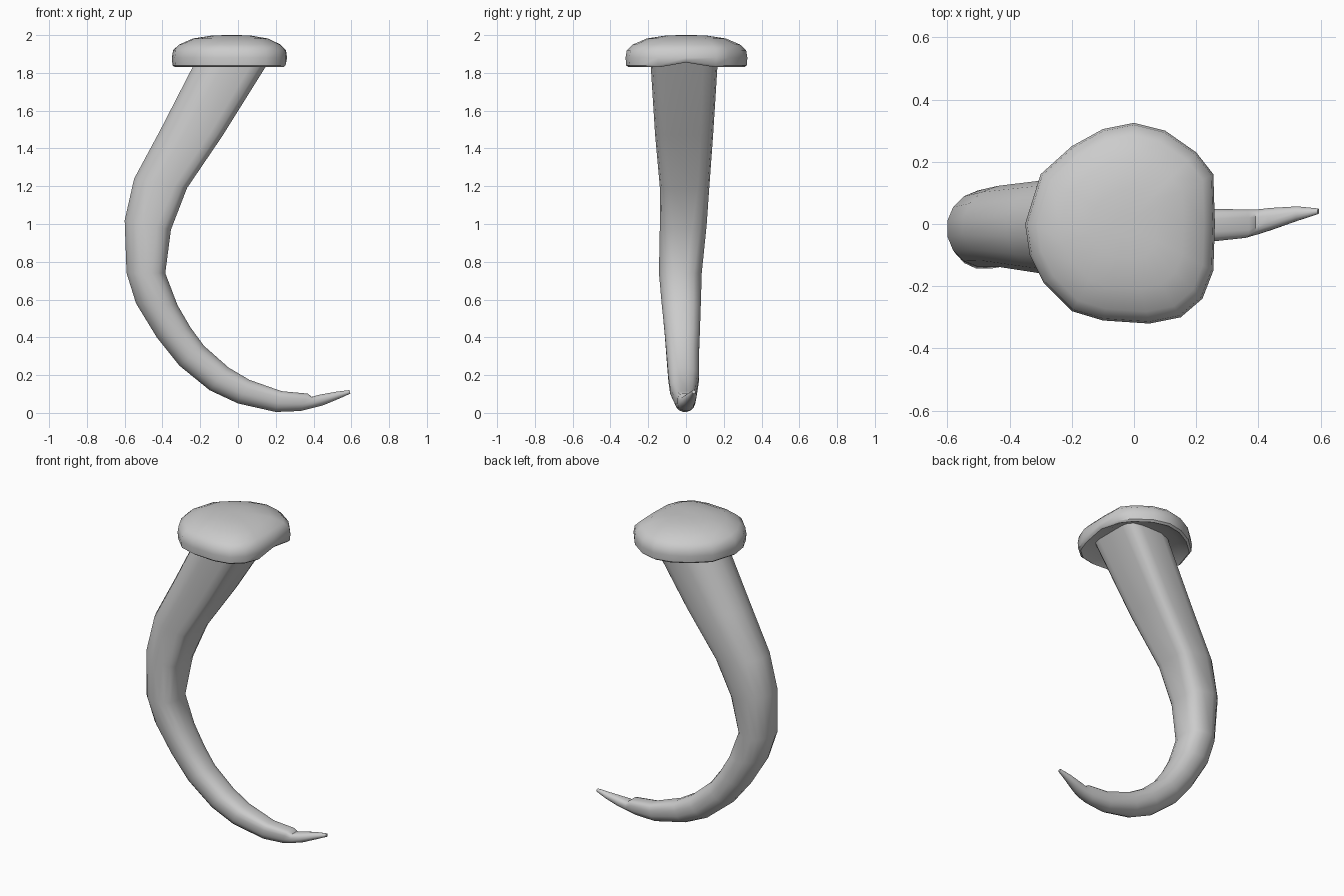
import bpy, math
from mathutils import Vector

cube = bpy.data.objects.get("Cube")
if cube:
    bpy.data.objects.remove(cube, do_unlink=True)

grey = bpy.data.materials.new("warm_grey")
grey.use_nodes = True
grey.diffuse_color = (0.6, 0.6, 0.6, 1)
grey.node_tree.nodes["Principled BSDF"].inputs["Base Color"].default_value = (0.6, 0.6, 0.6, 1)


def loft(name, rings, angle):
    """Skin equal-sized rings of points and close both ends."""
    n = len(rings[0])
    verts = [p for ring in rings for p in ring]
    faces = [(r * n + i, r * n + (i + 1) % n, (r + 1) * n + (i + 1) % n, (r + 1) * n + i)
             for r in range(len(rings) - 1) for i in range(n)]
    last = len(verts) - n
    faces += [tuple(reversed(range(n))), tuple(range(last, last + n))]
    mesh = bpy.data.meshes.new(name)
    mesh.from_pydata(verts, [], faces)
    mesh.materials.append(grey)
    obj = bpy.data.objects.new(name, mesh)
    bpy.context.collection.objects.link(obj)
    bpy.ops.object.select_all(action='DESELECT')
    obj.select_set(True)
    bpy.context.view_layer.objects.active = obj
    bpy.ops.object.mode_set(mode='EDIT')
    bpy.ops.mesh.select_all(action='SELECT')
    bpy.ops.mesh.normals_make_consistent(inside=False)
    bpy.ops.object.mode_set(mode='OBJECT')
    bpy.ops.object.shade_smooth_by_angle(angle=math.radians(angle))
    return obj


# Curved horn: outer x, z, inner x, z, lowest y, highest y, squareness of inner side
SECTIONS = [
    (-.22, 1.87, .17, 1.87, -.19, .17, .35),
    (-.41, 1.5, -.08, 1.47, -.165, .145, .35),
    (-.55, 1.24, -.27, 1.19, -.14, .125, .4),
    (-.6, 1.02, -.355, .97, -.14, .11, .6),
    (-.59, .74, -.385, .74, -.145, .085, .8),
    (-.54, .58, -.32, .57, -.13, .08, .8),
    (-.43, .4, -.25, .45, -.115, .075, .8),
    (-.31, .25, -.18, .355, -.105, .07, .8),
    (-.15, .12, -.05, .24, -.095, .07, .8),
    (0, .05, .06, .175, -.085, .06, .7),
    (.2, .005, .23, .115, -.06, .05, .6),
    (.33, .01, .37, .102, -.045, .047, .5),
    (.4, .027, .39, .085, -.035, .047, .6),
    (.45, .04, .43, .096, -.02, .052, .8),
    (.53, .073, .52, .112, .01, .057, 1),
    (.595, .102, .59, .121, .032, .05, 1),
]
SIDES = 16
rings = []
for ox, oz, ix, iz, lo, hi, square in SECTIONS:
    outer, inner = Vector((ox, 0, oz)), Vector((ix, 0, iz))
    ring = []
    for i in range(SIDES):
        a = math.tau * (i + .5) / SIDES
        c, s = math.cos(a), math.sin(a)
        power = square if c > 0 else 1
        u = math.copysign(abs(c) ** power, c) / (math.cos(math.pi / SIDES) ** power)
        w = math.copysign(abs(s) ** power, s)
        p = outer.lerp(inner, (u + 1) / 2)
        p.y = (lo + hi) / 2 + w * (hi - lo) / 2
        ring.append(p)
    rings.append(ring)
loft("curved_horn", rings, 40)

# Mushroom-like cap: rounded outline, stacked at several heights
OUTLINE = [(.26, 0), (.255, .16), (.2, .23), (.1, .3), (0, .325), (-.1, .305),
           (-.2, .25), (-.3, .16), (-.35, 0), (-.335, -.1), (-.29, -.19), (-.2, -.28),
           (-.1, -.31), (.05, -.32), (.15, -.3), (.22, -.24), (.255, -.15)]
LEVELS = [(.3, 1.875), (.75, 1.865), (.95, 1.83), (.99, 1.84), (1, 1.88),
          (.98, 1.92), (.88, 1.95), (.65, 1.982), (.35, 1.997), (.12, 2)]
rings = []
for scale, z in LEVELS:
    ring = []
    for x, y in OUTLINE:
        # the rim arches a little on the inner side
        lift = .025 * max(0, 1 - abs(y) / .14) if x > 0 and z < 1.85 else 0
        ring.append(Vector((x * scale - .03 * (1 - scale), y * scale, z + lift)))
    rings.append(ring)
loft("cap", rings, 45)
